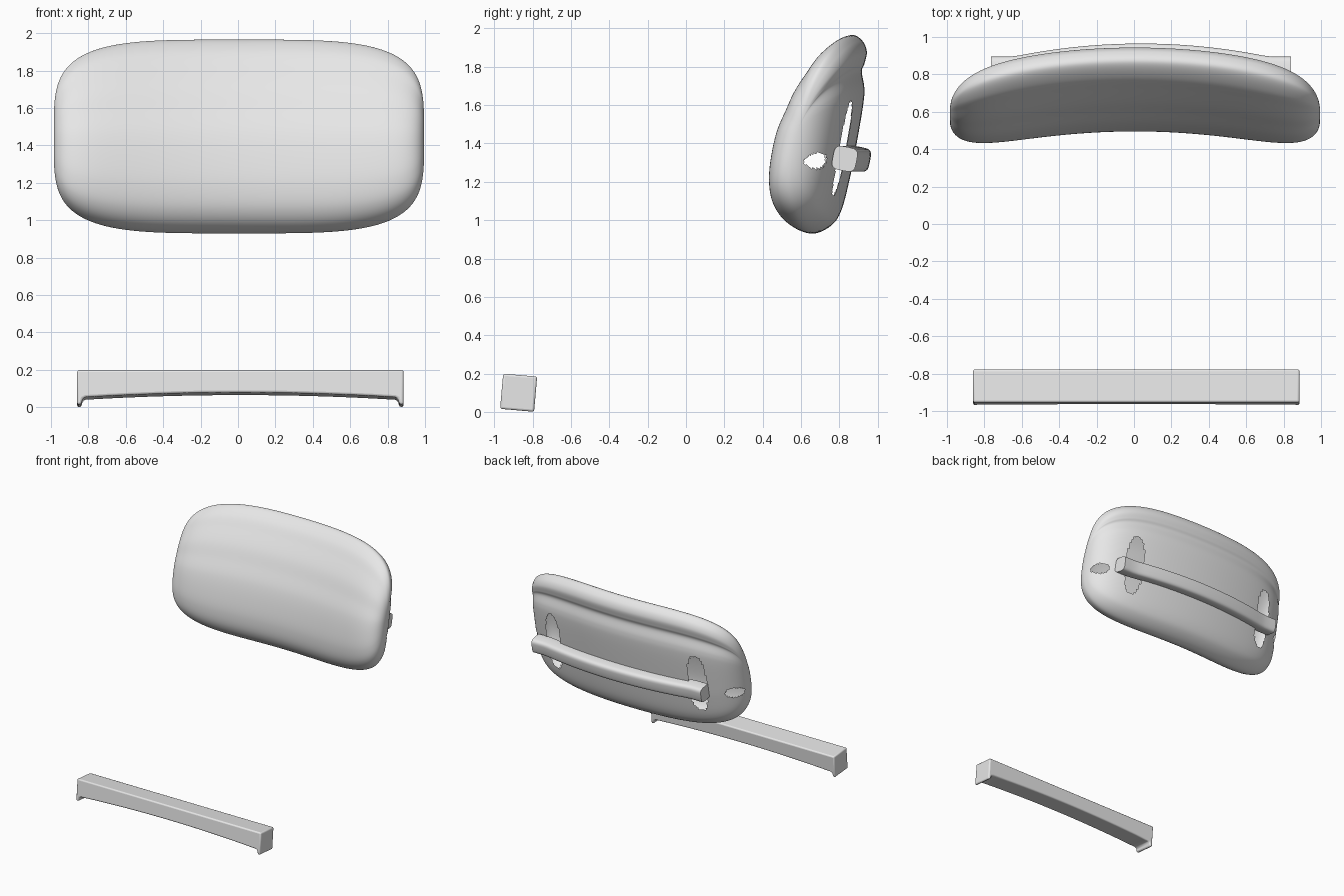
import bpy, bmesh, math
from mathutils import Matrix, Vector

if "Cube" in bpy.data.objects:
    bpy.data.objects.remove(bpy.data.objects["Cube"])

grey = bpy.data.materials.new("light_grey")
grey.use_nodes = True
grey.diffuse_color = (0.8, 0.8, 0.8, 1)
grey.node_tree.nodes["Principled BSDF"].inputs["Base Color"].default_value = (0.8, 0.8, 0.8, 1)


def finish(name, bm, angle):
    bmesh.ops.recalc_face_normals(bm, faces=bm.faces)
    mesh = bpy.data.meshes.new(name)
    bm.to_mesh(mesh)
    bm.free()
    mesh.materials.append(grey)
    obj = bpy.data.objects.new(name, mesh)
    bpy.context.collection.objects.link(obj)
    bpy.ops.object.select_all(action="DESELECT")
    obj.select_set(True)
    bpy.context.view_layer.objects.active = obj
    bpy.ops.object.shade_smooth_by_angle(angle=math.radians(angle))
    return obj


def loft(rings, caps):
    bm = bmesh.new()
    rows = [[bm.verts.new(p) for p in ring] for ring in rings]
    n = len(rows[0])
    for a, b in zip(rows, rows[1:]):
        for i in range(n):
            j = (i + 1) % n
            bm.faces.new((a[i], a[j], b[j], b[i]))
    if caps:
        bm.faces.new(rows[0])
        bm.faces.new(rows[-1])
    return bm


def closed_spline(points, steps):
    out, n = [], len(points)
    for i in range(n):
        a, b, c, d = (Vector(points[(i + k) % n]) for k in (-1, 0, 1, 2))
        for s in range(steps):
            t = s / steps
            out.append(0.5 * (2 * b + (c - a) * t + (2 * a - 5 * b + 4 * c - d) * t ** 2
                              + (3 * b - a - 3 * c + d) * t ** 3))
    return out


# Backrest cushion: side profile (y, z), lofted across x
profile = closed_spline([
    (.66, .93), (.565, .975), (.51, 1.06), (.495, 1.18), (.51, 1.32), (.545, 1.47),
    (.6, 1.6), (.65, 1.71), (.72, 1.82), (.785, 1.91), (.865, 1.965), (.92, 1.935),
    (.943, 1.88), (.932, 1.82), (.917, 1.775), (.93, 1.69), (.924, 1.6), (.89, 1.4),
    (.855, 1.22), (.81, 1.05), (.755, .97)], 10)
MID_Z = 1.445


def lean(z):
    return 0.7 + 0.28 * (z - 1.42)


rings = []
SECTIONS = 90
for k in range(-SECTIONS, SECTIONS + 1):
    u = math.copysign(1 - (1 - abs(k) / SECTIONS) ** 3, k)
    height = max(0, 1 - u ** 4) ** 0.25
    depth = max(0, 1 - u ** 8) ** 0.5
    ring = []
    for y, z in profile:
        new_z = MID_Z + (z - MID_Z) * height
        ring.append((0.005 + 0.99 * u,
                     lean(new_z) + (y - lean(z)) * depth - 0.13 * u * u, new_z))
    rings.append(ring)
bm = loft(rings, False)
bmesh.ops.remove_doubles(bm, verts=bm.verts, dist=0.0005)


# Upright slots in the back and small oval openings at the ends
def in_opening(p):
    x = abs(p.x)
    slot = p.y > 0.7 and (abs(x - .68) / .075) ** 2.5 + (abs(p.z - 1.375) / .245) ** 2.5 < 1
    oval = p.y > 0.6 and ((x - .93) / .05) ** 2 + ((p.z - 1.31) / .042) ** 2 < 1
    return slot or oval


holes = [f for f in bm.faces if in_opening(f.calc_center_median())]
bmesh.ops.delete(bm, geom=holes, context="FACES")
finish("backrest_cushion", bm, 60)

# Curved rail behind the cushion
tilt = Matrix.Rotation(math.radians(-11), 2)
section = []
for i in range(32):
    a = math.tau * i / 32
    c, s = math.cos(a), math.sin(a)
    section.append(tilt @ Vector((math.copysign(abs(c) ** 0.5, c), math.copysign(abs(s) ** 0.5, s))) * 0.063)
rings = []
for k in range(33):
    t = k / 16 - 1
    bow = 0.07 * min(1, (t / 0.85) ** 2)
    rings.append([(0.0375 + 0.8025 * t, 0.898 - bow + p.x, 1.32 + p.y) for p in section])
finish("back_rail", loft(rings, True), 40)

# Front bar with an arched underside and a lip at each end
half = 0.8725
right = [(half, 0.092), (half, -0.092), (half - .022, -0.092), (half - .03, -0.06), (half - .045, -0.053)]
arch = [(x / 10, -0.028 - 0.025 * (x / 8.3) ** 2) for x in range(7, -8, -1)]
outline = right + arch + [(-x, z) for x, z in reversed(right)]
bm = bmesh.new()
front = bm.faces.new([bm.verts.new((x, -0.089, z)) for x, z in outline])
new = bmesh.ops.extrude_face_region(bm, geom=[front])["geom"]
bmesh.ops.translate(bm, verts=[g for g in new if isinstance(g, bmesh.types.BMVert)], vec=(0, 0.178, 0))
bar = finish("front_bar", bm, 40)
bar.location = (0.0125, -0.873, 0.1)
bar.rotation_euler.x = math.radians(-5)
bevel = bar.modifiers.new("rounded_edges", "BEVEL")
bevel.width = 0.012
bevel.segments = 3
bevel.limit_method = "ANGLE"
